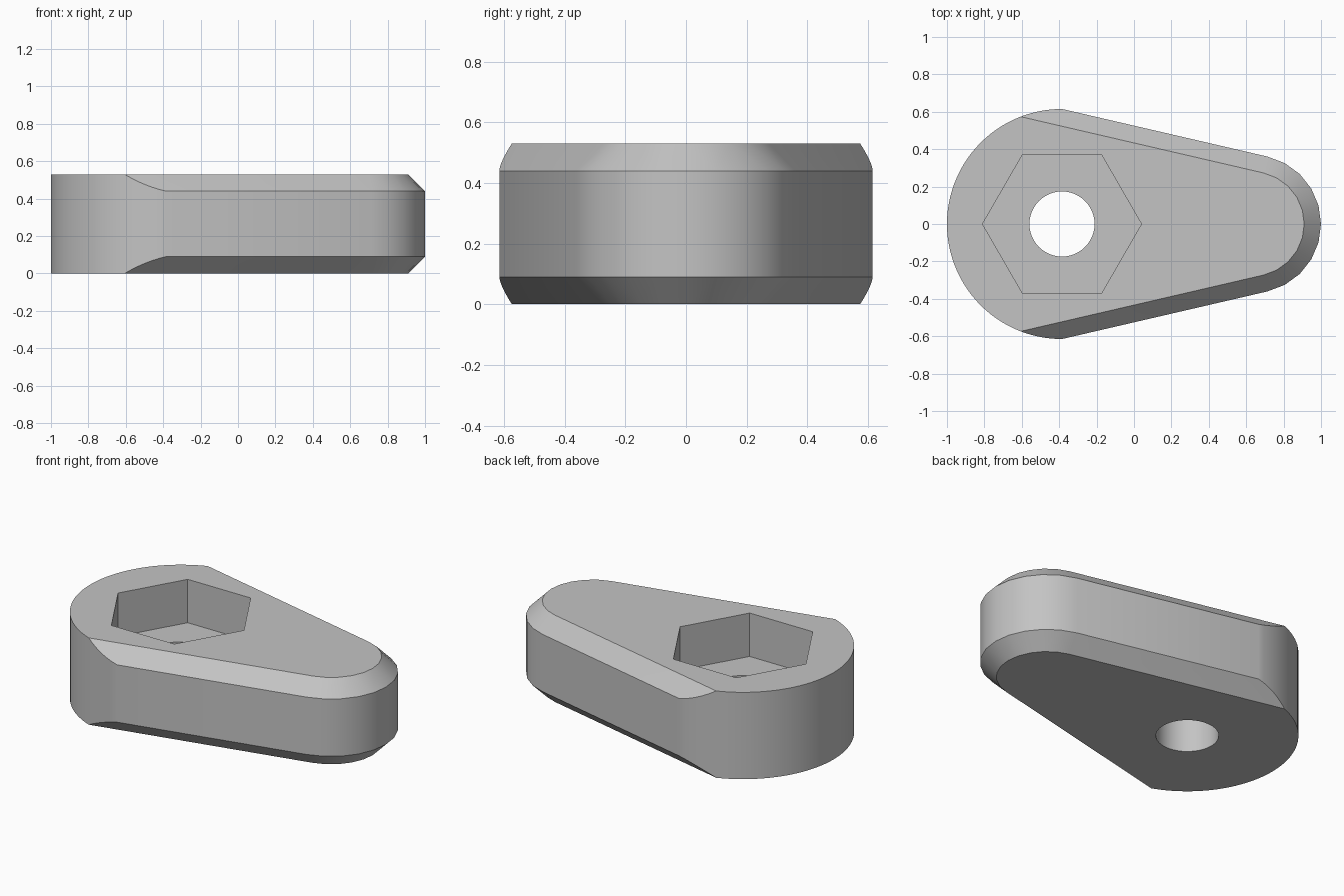
import bpy, bmesh
from math import pi, sin, cos, acos, atan2, hypot
from mathutils import Vector

if "Cube" in bpy.data.objects:
    bpy.data.objects.remove(bpy.data.objects["Cube"])

HEIGHT, CHAMFER = 0.53, 0.09
BIG_X, BIG_R = -0.385, 0.615      # hub end
TIP_X, TIP_R = 0.63, 0.37         # narrow end
POCKET_FLOOR = 0.265

grey = bpy.data.materials.new("plain grey")
grey.use_nodes = True
grey.diffuse_color = (0.55, 0.55, 0.55, 1)
grey.node_tree.nodes["Principled BSDF"].inputs["Base Color"].default_value = (0.55, 0.55, 0.55, 1)

# Angle of the straight flank's outward normal
span = BIG_X - TIP_X
phi = atan2(BIG_R, span) - acos(TIP_R / hypot(span, BIG_R))
normal = Vector((cos(phi), sin(phi)))
shoulder = Vector((BIG_X, BIG_R))


def add_object(name, bm):
    mesh = bpy.data.meshes.new(name)
    bm.to_mesh(mesh)
    bm.free()
    obj = bpy.data.objects.new(name, mesh)
    bpy.context.collection.objects.link(obj)
    mesh.materials.append(grey)
    return obj


def steps(start, end, count):
    return [start + (end - start) * i / count for i in range(count + 1)]


# Convex body: half outline as (x, y, lowest z), mirrored in y and z
half = []
run_out = phi + acos(sin(phi) - CHAMFER / BIG_R)
for a in steps(pi / 2, run_out, 6) + steps(run_out, pi, 20)[1:]:
    p = Vector((BIG_X + BIG_R * cos(a), BIG_R * sin(a)))
    inset = normal.dot(shoulder - p)
    half.append((p.x, p.y, max(0, CHAMFER - inset)))
for a in steps(phi, 0, 5):
    for r, z in ((TIP_R, CHAMFER), (TIP_R - CHAMFER, 0)):
        half.append((TIP_X + r * cos(a), r * sin(a), z))

bm = bmesh.new()
for x, y, z in half:
    for side in ((1, -1) if y > 1e-5 else (0,)):
        for level in (z, HEIGHT - z):
            bm.verts.new((x, y * side, level))
hull = bmesh.ops.convex_hull(bm, input=bm.verts)
bmesh.ops.dissolve_limit(bm, angle_limit=0.01, verts=bm.verts, edges=bm.edges)
bmesh.ops.recalc_face_normals(bm, faces=bm.faces)
body = add_object("lever_body", bm)


# Hexagonal pocket and round through hole
def cut(name, sides, radius, bottom, top):
    bm = bmesh.new()
    bmesh.ops.create_cone(bm, cap_ends=True, segments=sides,
                          radius1=radius, radius2=radius, depth=top - bottom)
    if sides == 6:
        turn = pi / 6 if max(v.co.x for v in bm.verts) < radius * 0.99 else 0
        for v in bm.verts:
            v.co.xy = (v.co.x * cos(turn) - v.co.y * sin(turn),
                       v.co.x * sin(turn) + v.co.y * cos(turn))
    bmesh.ops.translate(bm, verts=bm.verts, vec=(BIG_X, 0, (bottom + top) / 2))
    cutter = add_object(name, bm)
    cutter.hide_render = True
    mod = body.modifiers.new(name, "BOOLEAN")
    mod.operation = "DIFFERENCE"
    mod.solver = "EXACT"
    mod.object = cutter
    bpy.ops.object.modifier_apply(modifier=name)
    bpy.data.objects.remove(cutter)


bpy.ops.object.select_all(action="DESELECT")
bpy.context.view_layer.objects.active = body
body.select_set(True)
cut("hex_pocket", 6, 0.425, POCKET_FLOOR, HEIGHT + 0.2)
cut("round_hole", 48, 0.174, -0.2, HEIGHT + 0.1)

bpy.ops.object.shade_smooth_by_angle(angle=pi / 6)
